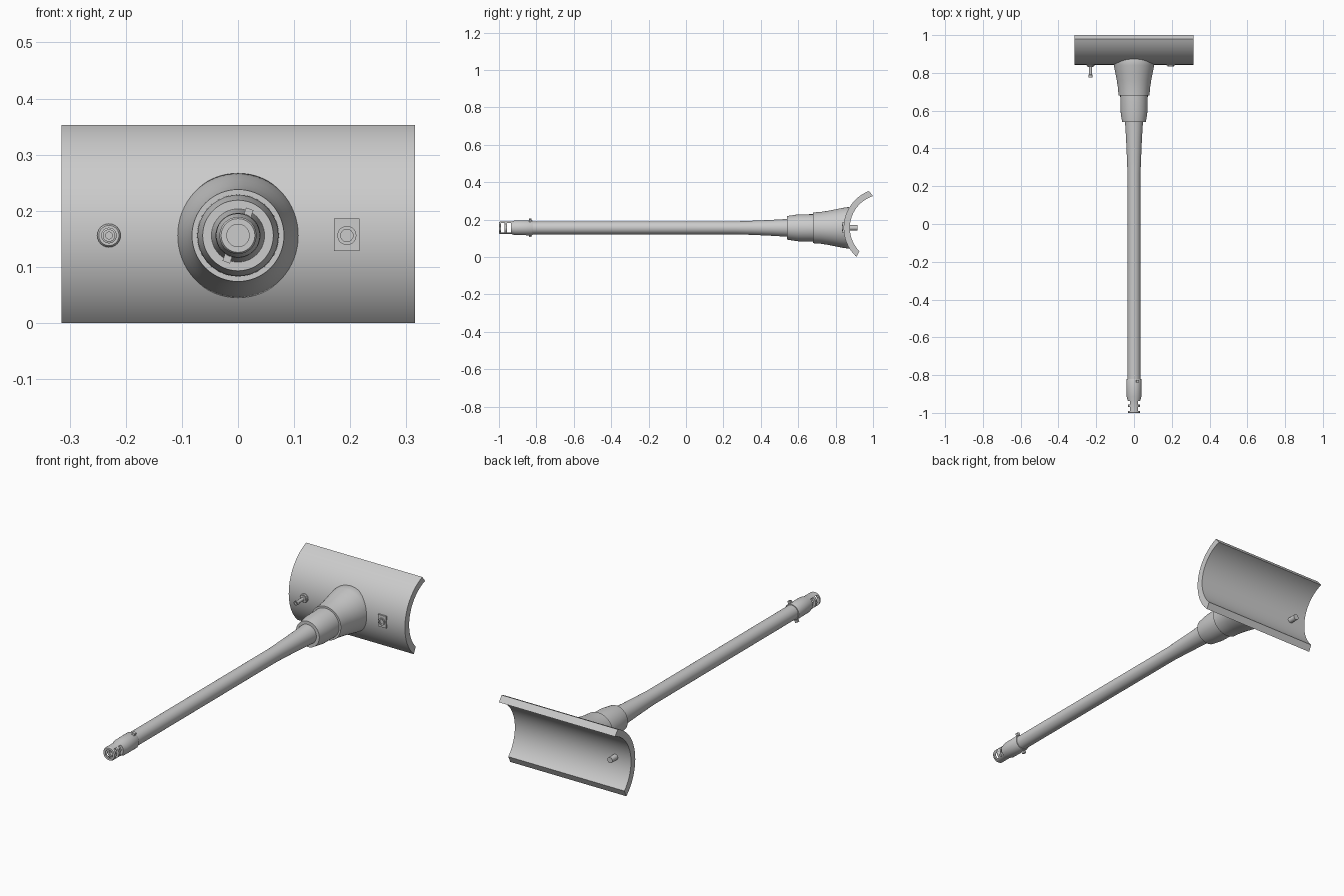
import bpy, bmesh, math
from mathutils import Matrix

if "Cube" in bpy.data.objects:
    bpy.data.objects.remove(bpy.data.objects["Cube"])

AXIS_Z = 0.156
grey = bpy.data.materials.new("plain grey")
grey.diffuse_color = (0.6, 0.6, 0.6, 1)
grey.use_nodes = True
grey.node_tree.nodes["Principled BSDF"].inputs["Base Color"].default_value = grey.diffuse_color


def finish(name, bm, angle=30):
    bmesh.ops.remove_doubles(bm, verts=bm.verts, dist=1e-5)
    bmesh.ops.recalc_face_normals(bm, faces=bm.faces)
    me = bpy.data.meshes.new(name)
    bm.to_mesh(me)
    bm.free()
    me.materials.append(grey)
    ob = bpy.data.objects.new(name, me)
    bpy.context.collection.objects.link(ob)
    bpy.ops.object.select_all(action='DESELECT')
    ob.select_set(True)
    bpy.context.view_layer.objects.active = ob
    bpy.ops.object.shade_smooth_by_angle(angle=math.radians(angle))
    return ob


def lathe(name, profile, x=0.0, z=AXIS_Z, n=48):
    """Spin (y, radius) points around an axis parallel to y."""
    bm = bmesh.new()
    vs = [bm.verts.new((x + r, y, z)) for y, r in profile]
    es = [bm.edges.new(p) for p in zip(vs, vs[1:])]
    bmesh.ops.spin(bm, geom=vs + es, cent=(x, 0, z), axis=(0, 1, 0),
                   angle=2 * math.pi, steps=n, use_merge=True)
    return finish(name, bm)


def box(name, centre, size, roll=0.0):
    bm = bmesh.new()
    bmesh.ops.create_cube(bm, size=1.0, matrix=Matrix.Translation(centre)
                          @ Matrix.Rotation(roll, 4, 'Y')
                          @ Matrix.Diagonal((*size, 1)))
    return finish(name, bm)


# Curved shield: thick partial cylinder along x
R_OUT, R_IN, CY, HALF, N = 0.211, 0.178, 1.054, 0.315, 40
bm = bmesh.new()
rows = []
for i in range(N + 1):
    t = i / N
    row = []
    for r, a0, a1 in ((R_OUT, 111, 227.7), (R_IN, 107.7, 224.5)):
        a = math.radians(a0 + (a1 - a0) * t)
        y, z = CY + r * math.cos(a), AXIS_Z + r * math.sin(a)
        row.append([bm.verts.new((s * HALF, y, z)) for s in (-1, 1)])
    (a, b), (c, d) = row
    rows.append((a, b, d, c))
for p, q in zip(rows, rows[1:]):
    for k in range(4):
        j = (k + 1) % 4
        bm.faces.new((p[k], p[j], q[j], q[k]))
bm.faces.new(rows[0])
bm.faces.new(rows[-1])
finish("curved_shield", bm)

# Flared socket, sleeve and long tapered tube
lathe("flared_socket", [(0.68, 0), (0.68, 0.082), (0.72, 0.085), (0.76, 0.091),
                        (0.80, 0.099), (0.84, 0.107), (0.868, 0.111),
                        (0.8745, 0.109), (0.8745, 0)], n=64)
lathe("sleeve", [(0.54, 0), (0.54, 0.063), (0.60, 0.072), (0.69, 0.073), (0.69, 0)])
lathe("barrel_tube", [(-0.83, 0), (-0.83, 0.0345), (0.27, 0.0345), (0.36, 0.038),
                      (0.45, 0.042), (0.55, 0.048), (0.55, 0)])

# Hollow tip with collar and two rows of side windows
tip = lathe("barrel_tip", [(-0.90, 0), (-0.90, 0.02), (-1.0, 0.02), (-1.0, 0.030),
                           (-0.995, 0.033), (-0.934, 0.033), (-0.915, 0.039),
                           (-0.825, 0.040), (-0.82, 0.038), (-0.82, 0)])
for i, y in enumerate((-0.980, -0.946)):
    cutter = box("window_cutter_%d" % i, (0, y, AXIS_Z), (0.12, 0.02, 0.052))
    cutter.hide_render = True
    cutter.hide_viewport = True
    mod = tip.modifiers.new("window", 'BOOLEAN')
    mod.operation = 'DIFFERENCE'
    mod.solver = 'EXACT'
    mod.object = cutter

# Collar clamp lugs on opposite sides
for i, s in enumerate((1, -1)):
    box("clamp_lug_%d" % i, (s * 0.018, -0.832, AXIS_Z + s * 0.039),
        (0.014, 0.014, 0.018), math.radians(20))

# Small side tube passing through the shield
lathe("side_tube_flange", [(0.835, 0), (0.835, 0.018), (0.839, 0.021),
                           (0.86, 0.021), (0.86, 0)], x=-0.23, n=24)
lathe("side_tube", [(0.80, 0), (0.80, 0.006), (0.775, 0.006), (0.775, 0.011),
                    (0.79, 0.011), (0.792, 0.008), (0.83, 0.008), (0.832, 0.014),
                    (0.918, 0.014), (0.918, 0)], x=-0.23, n=24)

# Square sight plate with a ringed opening
box("sight_plate", (0.194, 0.847, 0.157), (0.045, 0.018, 0.058))
lathe("sight_ring", [(0.84, 0), (0.84, 0.011), (0.833, 0.011), (0.833, 0.017),
                     (0.85, 0.017), (0.85, 0)], x=0.194, n=24)
